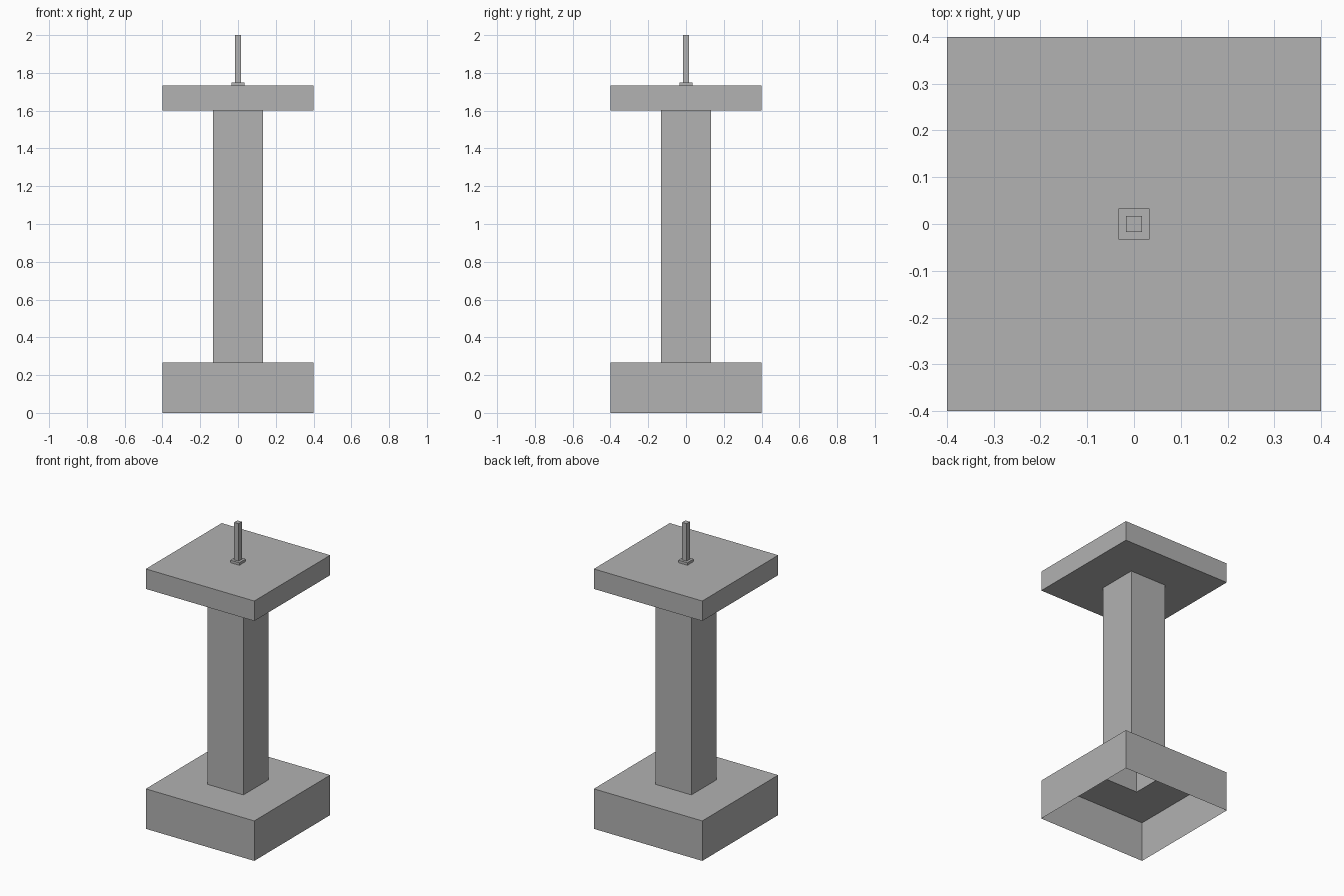
import bpy, bmesh

if "Cube" in bpy.data.objects:
    bpy.data.objects.remove(bpy.data.objects["Cube"])

grey = bpy.data.materials.new("stone grey")
grey.diffuse_color = (0.445, 0.445, 0.445, 1)
grey.use_nodes = True
grey.node_tree.nodes["Principled BSDF"].inputs["Base Color"].default_value = grey.diffuse_color


def ring(bm, half, z):
    return [bm.verts.new((x * half, y * half, z))
            for x, y in ((-1, -1), (1, -1), (1, 1), (-1, 1))]


def square_shell(name, profile, cap=False):
    """Sweep (half width, height) points around a square; optionally close the top."""
    bm = bmesh.new()
    rings = [ring(bm, h, z) for h, z in profile]
    for a, b in zip(rings, rings[1:]):
        for i in range(4):
            j = (i + 1) % 4
            bm.faces.new((a[i], a[j], b[j], b[i]))
    if cap:
        bm.faces.new(rings[-1])
    mesh = bpy.data.meshes.new(name)
    bm.to_mesh(mesh)
    bm.free()
    mesh.materials.append(grey)
    obj = bpy.data.objects.new(name, mesh)
    bpy.context.collection.objects.link(obj)
    return obj


W, C, P, R = 0.4, 0.1333, 0.0333, 0.0167
Z1, Z2, Z3, Z4 = 0.2667, 1.6, 1.7333, 1.75

# Hollow base, open underneath and into the column
square_shell("base", [(W, 0), (W, Z1), (C, Z1)])
# Hollow column
square_shell("column", [(C, Z1), (C, Z2)])
# Top slab
square_shell("top_slab", [(C, Z2), (W, Z2), (W, Z3), (P, Z3)])
# Small collar and thin rod
square_shell("collar", [(P, Z3), (P, Z4), (R, Z4)])
square_shell("rod", [(R, Z4), (R, 2)], cap=True)
